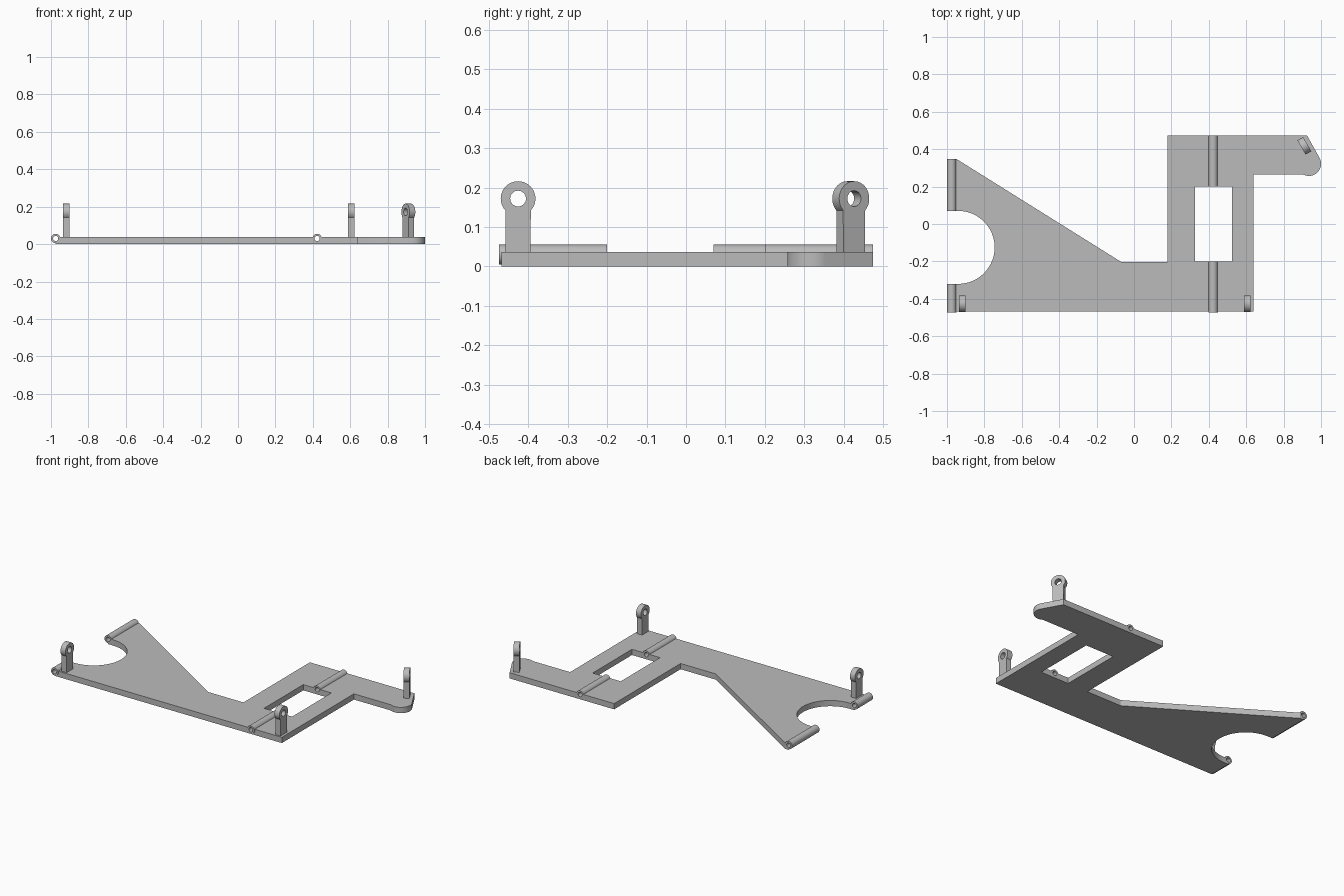
import bpy, bmesh
from math import cos, sin, pi, radians
from mathutils import Matrix

cube = bpy.data.objects.get("Cube")
if cube:
    bpy.data.objects.remove(cube, do_unlink=True)

grey = bpy.data.materials.new("satin grey")
grey.use_nodes = True
GREY = (0.5, 0.5, 0.5, 1)
grey.diffuse_color = GREY
grey.node_tree.nodes["Principled BSDF"].inputs["Base Color"].default_value = GREY

T = 0.037            # plate thickness
PIN_Z = 0.03         # hinge axis height
TUBE_R, BORE_R = 0.025, 0.014
HINGES = {-0.975: [(-0.474, -0.32), (0.07, 0.348)],
          0.423: [(-0.474, -0.2), (0.2, 0.474)]}


def arc(cx, cy, r, start, end, n=24):
    """Points along an arc, angles in degrees."""
    angles = [radians(start + (end - start) * i / n) for i in range(n + 1)]
    return [(cx + r * cos(a), cy + r * sin(a)) for a in angles]


def circle(cx, cy, r, n=32):
    return arc(cx, cy, r, 0, 360, n)[:-1]


def extrude(name, loops, depth, matrix):
    """Flat outline, with holes, extruded symmetrically along local z."""
    curve = bpy.data.curves.new(name, 'CURVE')
    curve.dimensions = '2D'
    curve.fill_mode = 'BOTH'
    curve.extrude = depth / 2
    for pts in loops:
        s = curve.splines.new('POLY')
        s.points.add(len(pts) - 1)
        for p, (x, y) in zip(s.points, pts):
            p.co = (x, y, 0, 1)
        s.use_cyclic_u = True
    source = bpy.data.objects.new(name, curve)
    bpy.context.collection.objects.link(source)
    graph = bpy.context.evaluated_depsgraph_get()
    mesh = bpy.data.meshes.new_from_object(source.evaluated_get(graph))
    bpy.data.objects.remove(source, do_unlink=True)
    bpy.data.curves.remove(curve)

    # weld caps to walls
    bm = bmesh.new()
    bm.from_mesh(mesh)
    bmesh.ops.remove_doubles(bm, verts=bm.verts, dist=1e-5)
    bmesh.ops.recalc_face_normals(bm, faces=bm.faces)
    bm.transform(matrix)
    bm.to_mesh(mesh)
    bm.free()
    mesh.materials.clear()
    mesh.materials.append(grey)
    ob = bpy.data.objects.new(name, mesh)
    bpy.context.collection.objects.link(ob)
    return ob


UPRIGHT = Matrix.Rotation(pi / 2, 4, 'X')

# Base plate with round bay, rounded arm tip and rectangular window
outline = [(-0.975, -0.468), (0.64, -0.468), (0.64, 0.265)]
outline += arc(0.935, 0.322, 0.065, -119, 30)
outline += [(0.925, 0.474), (0.18, 0.474), (0.18, -0.202), (-0.07, -0.202),
            (-0.95, 0.348), (-0.975, 0.348), (-0.975, 0.07)]
outline += arc(-0.94, -0.125, 0.195, 90, -90, 40)
outline += [(-0.975, -0.32)]
window = [(0.325, -0.2), (0.525, -0.2), (0.525, 0.2), (0.325, 0.2)]
plate = extrude("base_plate", [outline, window], T, Matrix.Translation((0, 0, T / 2)))

# Hinge tubes, with their bores drilled on through the plate
cutters = []
parts = [plate]
for side, (x, spans) in zip(("outer", "inner"), HINGES.items()):
    for end, (y0, y1) in zip(("front", "back"), spans):
        place = Matrix.Translation((x, (y0 + y1) / 2, PIN_Z)) @ UPRIGHT
        parts.append(extrude(f"{side}_hinge_tube_{end}",
                             [circle(0, 0, TUBE_R), circle(0, 0, BORE_R)],
                             y1 - y0, place))
    cutter = extrude(f"{side}_bore_cutter", [circle(0, 0, BORE_R)], 1.2,
                     Matrix.Translation((x, 0, PIN_Z)) @ UPRIGHT)
    cutter.hide_render = True
    cutters.append(cutter)
    mod = plate.modifiers.new("bore", 'BOOLEAN')
    mod.operation = 'DIFFERENCE'
    mod.solver = 'EXACT'
    mod.object = cutter

drilled = bpy.data.meshes.new_from_object(
    plate.evaluated_get(bpy.context.evaluated_depsgraph_get()))
plate.modifiers.clear()
plate.data = drilled
for c in cutters:
    bpy.data.objects.remove(c, do_unlink=True)

# Upright eyelet lugs: straight post under a round head with a hole
HEAD_Z, HEAD_R, POST = 0.172, 0.044, 0.032
lug = [(-POST, T - 0.002), (POST, T - 0.002)] + arc(0, HEAD_Z, HEAD_R, -43, 223, 36)
for name, x, y, turn in (("front_right_lug", -0.918, -0.426, 90),
                         ("front_left_lug", 0.606, -0.426, 90),
                         ("arm_lug", 0.911, 0.418, 120)):
    place = (Matrix.Translation((x, y, 0))
             @ Matrix.Rotation(radians(turn), 4, 'Z') @ UPRIGHT)
    parts.append(extrude(name, [lug, circle(0, HEAD_Z, 0.02)], 0.035, place))

# Smooth the round walls, keep edges crisp
bpy.ops.object.select_all(action='DESELECT')
for ob in parts:
    ob.select_set(True)
bpy.context.view_layer.objects.active = plate
bpy.ops.object.shade_smooth_by_angle(angle=radians(30))
